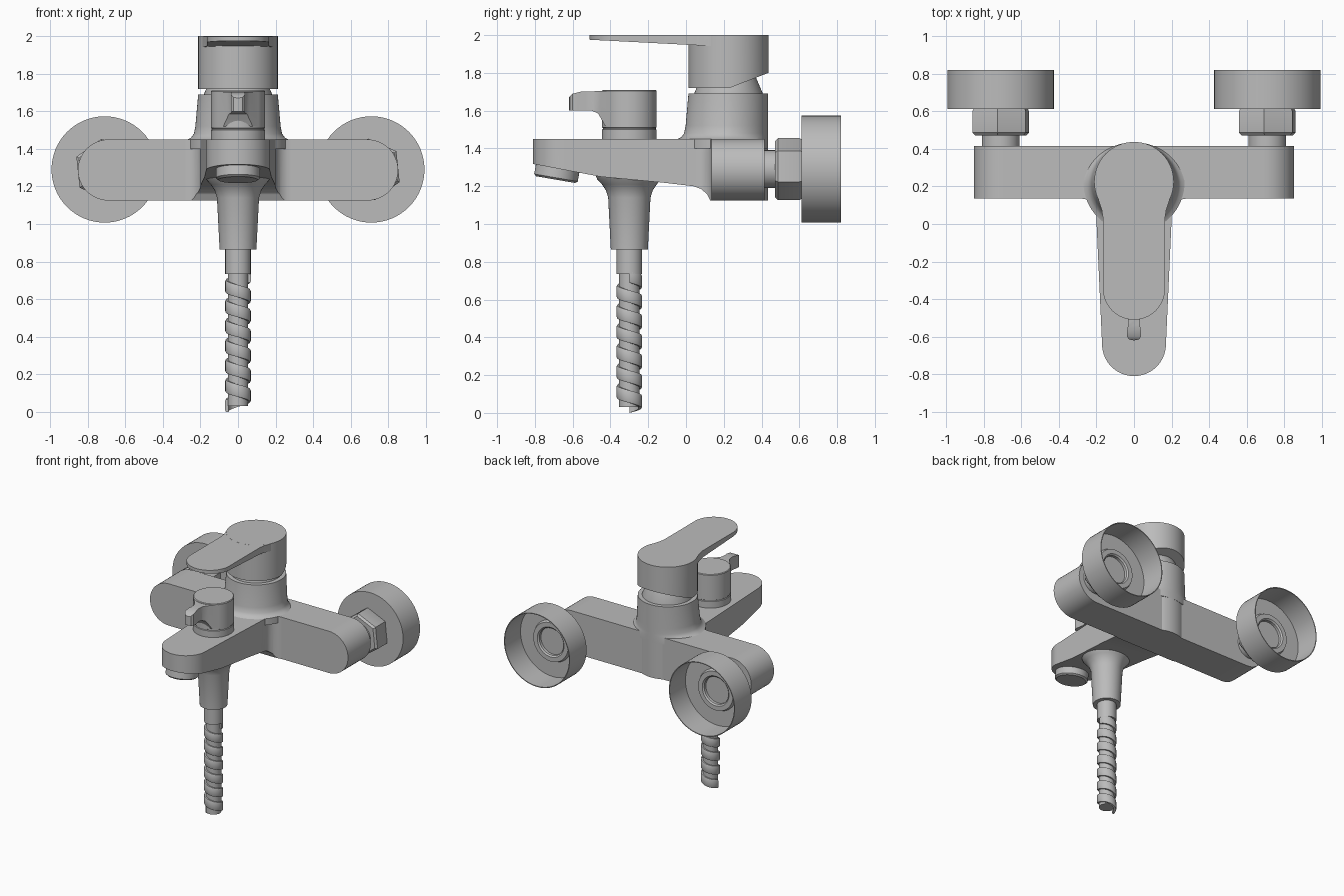
import bpy, bmesh
from math import sin, cos, pi, radians
from mathutils import Matrix

if "Cube" in bpy.data.objects:
    bpy.data.objects.remove(bpy.data.objects["Cube"])

metal = bpy.data.materials.new("brushed grey metal")
metal.use_nodes = True
GREY = (0.5, 0.5, 0.5, 1)
metal.diffuse_color = GREY
metal.node_tree.nodes["Principled BSDF"].inputs["Base Color"].default_value = GREY


def finish(name, bm, matrix=None):
    """Turn a bmesh into a shaded object."""
    bmesh.ops.remove_doubles(bm, verts=bm.verts, dist=1e-5)
    bmesh.ops.recalc_face_normals(bm, faces=bm.faces)
    if matrix:
        bm.transform(matrix)
    mesh = bpy.data.meshes.new(name)
    bm.to_mesh(mesh)
    bm.free()
    mesh.materials.append(metal)
    ob = bpy.data.objects.new(name, mesh)
    bpy.context.collection.objects.link(ob)
    shade(ob)
    return ob


def shade(ob):
    bpy.ops.object.select_all(action='DESELECT')
    ob.select_set(True)
    bpy.context.view_layer.objects.active = ob
    bpy.ops.object.shade_smooth_by_angle(angle=radians(32))


def skin(bm, rings, closed_caps=True):
    """Join successive rings of vertices with quads."""
    for a, b in zip(rings, rings[1:]):
        n = len(a)
        for i in range(n):
            bm.faces.new((a[i], a[(i + 1) % n], b[(i + 1) % n], b[i]))
    if closed_caps:
        bm.faces.new(rings[0])
        bm.faces.new(rings[-1])


def lathe(name, profile, matrix, segs=48, turn=0.0, flare=None):
    """Revolve (radius, height) points about z."""
    bm = bmesh.new()
    rings = []
    for r, h in profile:
        ring = []
        for i in range(segs):
            a = turn + 2 * pi * i / segs
            q = flare(r, a) if flare else r
            ring.append(bm.verts.new((q * cos(a), q * sin(a), h)))
        rings.append(ring)
    skin(bm, rings)
    return finish(name, bm, matrix)


def prism(name, outline, lo, hi, place):
    """Extrude an outline between two depths; place maps (u, v, depth) to xyz."""
    bm = bmesh.new()
    skin(bm, [[bm.verts.new(place(u, v, d)) for u, v in outline] for d in (lo, hi)])
    return finish(name, bm)


def plan_and_side(name, plan, side):
    """Solid with the given top outline (x, y) and side outline (y, z)."""
    ob = prism(name, plan, 1.0, 2.1, lambda x, y, d: (x, y, d))
    cutter = prism(name + " cutter", side, -0.6, 0.6, lambda y, z, d: (d, y, z))
    cutter.hide_render = True
    mod = ob.modifiers.new("side outline", 'BOOLEAN')
    mod.operation = 'INTERSECT'
    mod.solver = 'EXACT'
    mod.object = cutter
    bpy.context.view_layer.objects.active = ob
    bpy.ops.object.modifier_apply(modifier=mod.name)
    bpy.data.objects.remove(cutter)
    shade(ob)
    return ob


def arc(cx, cy, r, start, end, n=16):
    return [(cx + r * cos(radians(start + (end - start) * i / n)),
             cy + r * sin(radians(start + (end - start) * i / n))) for i in range(n + 1)]


def mirrored(half):
    """Complete a half outline that runs on the +x side."""
    return half + [(-x, y) for x, y in reversed(half) if abs(x) > 1e-5]


def at(x, y, z):
    return Matrix.Translation((x, y, z))


# Crossbar with fully rounded ends
MID, R = 1.2875, 0.1625
bar = arc(0.69, MID, R, -90, 90, 24) + arc(-0.69, MID, R, 90, 270, 24)
prism("crossbar", bar, 0.135, 0.415, lambda x, z, d: (x, d, z))

# Spout, flaring into the crossbar and bulging behind it
spout_plan = mirrored(arc(0, -0.64, 0.17, -90, 0) + [(0.2, 0.02)]
                      + arc(0.28, 0.055, 0.08, 180, 90, 8)
                      + [(0.28, 0.225)] + arc(0, 0.225, 0.21, 0, 90))
spout_side = [(-0.9, 1.335), (-0.45, 1.25), (-0.13, 1.22), (0.04, 1.2), (0.08, 1.185),
              (0.11, 1.16), (0.128, 1.125), (0.5, 1.125), (0.5, 1.45), (-0.9, 1.45)]
plan_and_side("spout", spout_plan, spout_side)

# Tilted outlet under the spout tip
lathe("outlet", [(0.105, 0), (0.117, 0.01), (0.117, 0.11)],
      at(0, -0.69, 1.235) @ Matrix.Rotation(-0.17, 4, 'X'))


# Valve column: the base fillet fades out towards the back
def fade(r, a):
    return 0.21 + (r - 0.21) * (1 - max(0, sin(a)))


lathe("valve_column", [(0.27, 1.4), (0.27, 1.45), (0.25, 1.46), (0.235, 1.48),
                       (0.227, 1.52), (0.212, 1.69)], at(0, 0.225, 0), 64, 0, fade)
lathe("handle_neck", [(0.18, 1.66), (0.18, 1.695), (0.135, 1.8)], at(0, 0.225, 0))

# Handle head with a sloped underside at the back, and its flat lever
head_side = [(-0.1, 1.72), (0.23, 1.72), (0.5, 1.825), (0.5, 2), (-0.1, 2)]
plan_and_side("handle_head", arc(0, 0.225, 0.212, 0, 354.375, 63), head_side)
lever_plan = mirrored(arc(0, -0.345, 0.165, -90, 0)
                      + [(0.165, 0.03), (0.172, 0.075), (0.19, 0.13), (0.19, 0.22)])
lever_side = [(-0.6, 1.98), (-0.5, 1.975), (0.08, 1.945), (0.3, 1.93), (0.3, 1.9995), (-0.6, 1.9995)]
plan_and_side("handle_lever", lever_plan, lever_side)

# Diverter knob with a small finger tab
lathe("diverter_base", [(0.145, 1.4), (0.145, 1.5), (0.14, 1.503), (0.14, 1.509),
                        (0.145, 1.512), (0.145, 1.705), (0.14, 1.71)], at(0, -0.3, 0))
tab_plan = mirrored([(0, -0.62), (0.025, -0.615), (0.038, -0.6), (0.038, -0.575),
                     (0.03, -0.53), (0.034, -0.485), (0.06, -0.45), (0.11, -0.395), (0.11, -0.3)])
tab_side = [(-0.65, 1.6), (-0.5, 1.6), (-0.465, 1.585), (-0.445, 1.55), (-0.43, 1.52),
            (-0.3, 1.52), (-0.3, 1.705), (-0.55, 1.702), (-0.6, 1.69), (-0.65, 1.64)]
plan_and_side("diverter_tab", tab_plan, tab_side)

# Hose connector, sleeve and core
hose = at(0, -0.3, 0)
lathe("hose_connector", [(0.18, 1.26), (0.17, 1.237), (0.145, 1.21), (0.125, 1.18),
                         (0.112, 1.14), (0.098, 0.865)], hose)
lathe("hose_sleeve", [(0.068, 0.9), (0.068, 0.735)], hose)
lathe("hose_core", [(0.054, 0.8), (0.054, 0.03)], hose, 32)

# Spiral winding around the hose
PITCH, BAND, STEPS = 0.106, 0.066, 28
bm = bmesh.new()
rings = []
for i in range(int(6.5 * STEPS) + 1):
    a = pi - 2 * pi * i / STEPS
    z = PITCH * i / STEPS
    rings.append([bm.verts.new((r * cos(a), r * sin(a), z + h)) for r, h in
                  ((0.05, 0), (0.065, 0), (0.068, 0.006), (0.068, BAND - 0.006),
                   (0.065, BAND), (0.05, BAND))])
skin(bm, rings)
finish("hose_winding", bm, hose)

# Wall connections on both ends
for side, x in (("left", 0.71), ("right", -0.71)):
    along_y = at(x, 0, MID + 0.003) @ Matrix.Rotation(-pi / 2, 4, 'X')
    lathe(side + "_inlet_pipe", [(0.1, 0.4), (0.1, 0.5)], along_y)
    lathe(side + "_hex_nut", [(0.15, 0.472), (0.165, 0.487), (0.165, 0.6), (0.155, 0.62)],
          along_y, 6, radians(84))
    lathe(side + "_wall_cup", [(0.12, 0.612), (0.283, 0.612), (0.283, 0.82), (0.277, 0.82),
                               (0.277, 0.625), (0.16, 0.625), (0.15, 0.65), (0.115, 0.65),
                               (0.105, 0.64), (0.1, 0.5), (0.05, 0.5)], along_y, 64)
    lathe(side + "_cup_floor", [(0.102, 0.495), (0.102, 0.505)], along_y)
